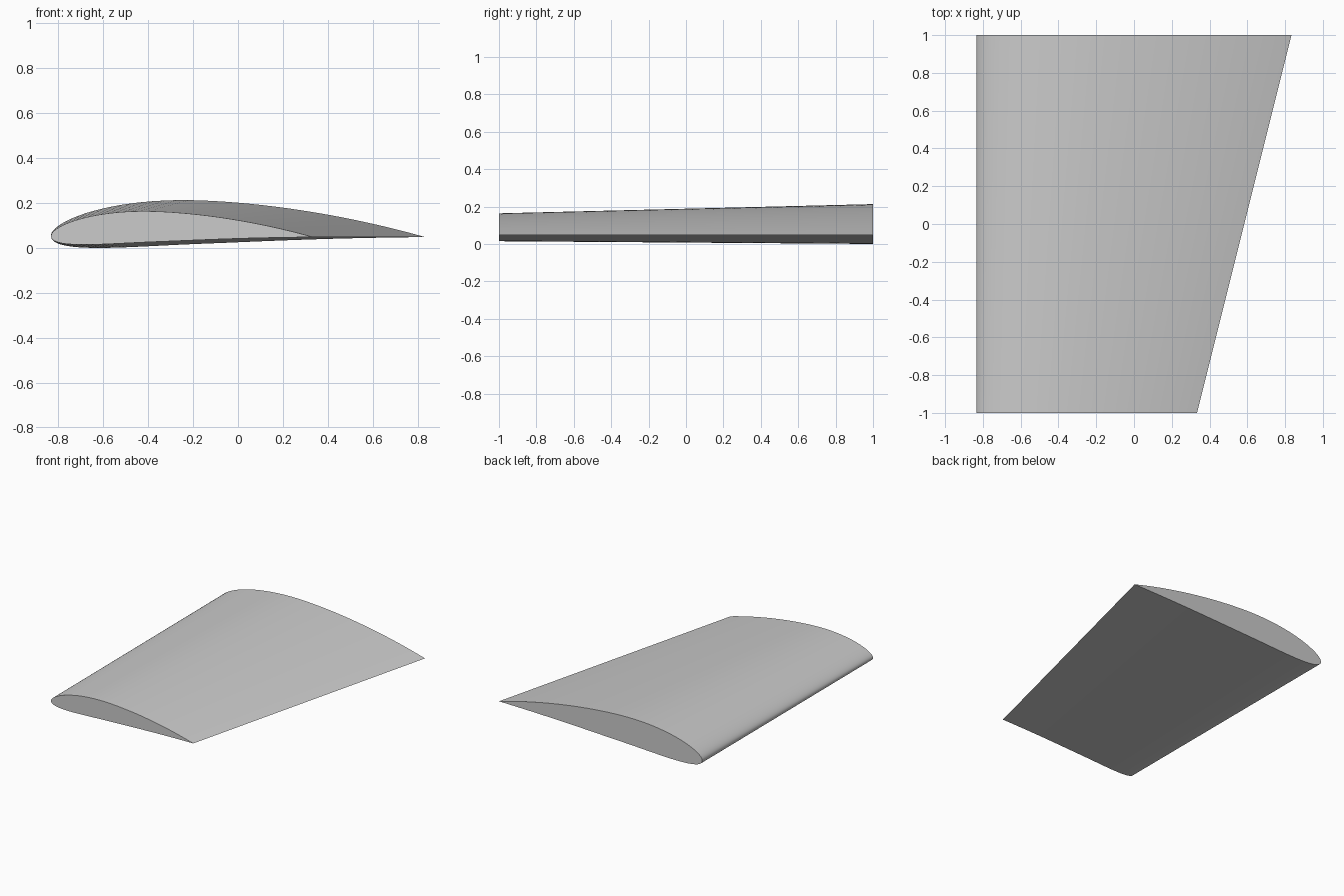
import bpy, bmesh, math

if "Cube" in bpy.data.objects:
    bpy.data.objects.remove(bpy.data.objects["Cube"])

# Cambered aerofoil: 4% camber at 40% chord, 12% thick
CAMBER, POS, THICK = 0.04, 0.4, 0.12
N = 48


def section_point(x, side):
    t = 5 * THICK * (0.2969 * math.sqrt(x) - 0.126 * x - 0.3516 * x**2
                     + 0.2843 * x**3 - 0.1036 * x**4)
    if x < POS:
        k = CAMBER / POS**2
        z = k * (2 * POS * x - x * x)
    else:
        k = CAMBER / (1 - POS)**2
        z = k * (1 - 2 * POS + 2 * POS * x - x * x)
    a = math.atan(2 * k * (POS - x))
    return x - side * t * math.sin(a), z + side * t * math.cos(a)


# Closed outline: trailing edge, over the top, round the nose, back underneath
xs = [(1 - math.cos(math.pi * i / N)) / 2 for i in range(N + 1)]
outline = [section_point(x, 1) for x in reversed(xs)]
outline += [section_point(x, -1) for x in xs[1:-1]]
low = min(z for _, z in outline)
left = min(x for x, _ in outline)

ROOT, TIP = 1.6667, 1.1667
base_z = -low * ROOT

# Tapered skin between tip (front) and root (back), with flat end caps
bm = bmesh.new()
rings = [[bm.verts.new((-ROOT / 2 + (x - left) * c, y, base_z + z * c)) for x, z in outline]
         for y, c in ((-1, TIP), (1, ROOT))]
n = len(outline)
for i in range(n):
    j = (i + 1) % n
    bm.faces.new((rings[0][i], rings[0][j], rings[1][j], rings[1][i]))
for ring in rings:
    bm.faces.new(ring)
bmesh.ops.recalc_face_normals(bm, faces=bm.faces[:])

mesh = bpy.data.meshes.new("wing")
bm.to_mesh(mesh)
bm.free()
wing = bpy.data.objects.new("wing", mesh)
bpy.context.collection.objects.link(wing)
bpy.context.view_layer.objects.active = wing
wing.select_set(True)
bpy.ops.object.shade_smooth_by_angle(angle=math.radians(30))
